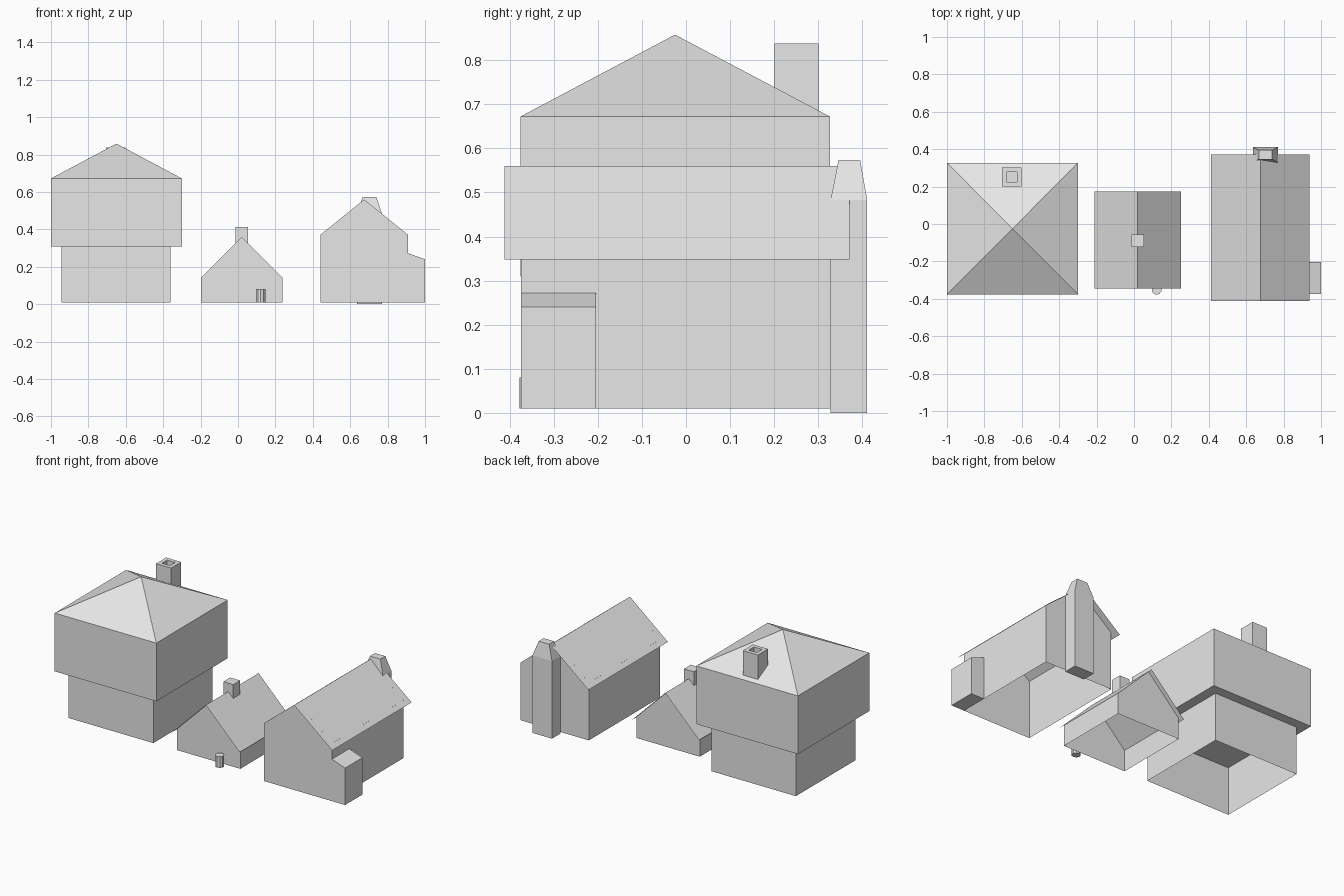
import bpy
import bmesh

if "Cube" in bpy.data.objects:
    bpy.data.objects.remove(bpy.data.objects["Cube"], do_unlink=True)

# One plain colour for everything
grey = bpy.data.materials.new("plain_grey")
grey.use_nodes = True
COLOUR = (0.8, 0.8, 0.8, 1)
grey.diffuse_color = COLOUR
grey.node_tree.nodes["Principled BSDF"].inputs["Base Color"].default_value = COLOUR

GROUND = 0.01


def finish(name, bm):
    bmesh.ops.recalc_face_normals(bm, faces=bm.faces)
    mesh = bpy.data.meshes.new(name)
    bm.to_mesh(mesh)
    bm.free()
    mesh.materials.append(grey)
    obj = bpy.data.objects.new(name, mesh)
    bpy.context.collection.objects.link(obj)
    return obj


def rect(x0, x1, y0, y1, z):
    return [(x0, y0, z), (x1, y0, z), (x1, y1, z), (x0, y1, z)]


def loft(name, rings, bottom=True, top=True):
    """Join rings of equal size with side faces, with optional end caps."""
    bm = bmesh.new()
    loops = [[bm.verts.new(p) for p in ring] for ring in rings]
    for a, b in zip(loops, loops[1:]):
        for i in range(len(a)):
            j = (i + 1) % len(a)
            bm.faces.new((a[i], a[j], b[j], b[i]))
    if bottom:
        bm.faces.new(loops[0][::-1])
    if top:
        bm.faces.new(loops[-1])
    return finish(name, bm)


def box(name, x0, x1, y0, y1, z0, z1, **caps):
    return loft(name, [rect(x0, x1, y0, y1, z) for z in (z0, z1)], **caps)


def gable_walls(name, xc, half, y0, y1, eave, ridge):
    """Four walls with pointed ends, open below and under the roof."""
    bm = bmesh.new()
    profile = [(xc - half, GROUND), (xc + half, GROUND), (xc + half, eave),
               (xc, ridge), (xc - half, eave)]
    front, back = [[bm.verts.new((x, y, z)) for x, z in profile] for y in (y0, y1)]
    bm.faces.new(front)
    bm.faces.new(back[::-1])
    for i, j in ((1, 2), (4, 0)):
        bm.faces.new((front[i], back[i], back[j], front[j]))
    return finish(name, bm)


def gable_roof(name, xc, half, y0, y1, eave, ridge):
    """Two thin sheets meeting at the ridge."""
    bm = bmesh.new()
    profile = [(xc - half, eave), (xc, ridge), (xc + half, eave)]
    front, back = [[bm.verts.new((x, y, z)) for x, z in profile] for y in (y0, y1)]
    for i in range(2):
        bm.faces.new((front[i], front[i + 1], back[i + 1], back[i]))
    obj = finish(name, bm)
    if obj.data.polygons[0].normal.z < 0:
        obj.data.flip_normals()
    return obj


# Tall house: open lower storey, overhanging upper storey, pyramid roof
box("tall_house_lower_storey", -0.945, -0.362, -0.317, 0.268, GROUND, 0.309, top=False)
lower = bpy.data.objects["tall_house_lower_storey"]
bm = bmesh.new()
bm.from_mesh(lower.data)
floor = [f for f in bm.faces if abs(f.normal.z) > 0.9]
bmesh.ops.delete(bm, geom=floor, context='FACES_ONLY')
bm.to_mesh(lower.data)
bm.free()
box("tall_house_upper_storey", -1, -0.3, -0.376, 0.327, 0.309, 0.672, top=False)

bm = bmesh.new()
eaves = [bm.verts.new(p) for p in rect(-1, -0.3, -0.376, 0.327, 0.672)]
apex = bm.verts.new((-0.65, -0.025, 0.858))
for i in range(4):
    bm.faces.new((eaves[i], eaves[(i + 1) % 4], apex))
roof = finish("tall_house_roof", bm)
if roof.data.polygons[0].normal.z < 0:
    roof.data.flip_normals()

# Hollow chimney pot on the tall house
outer = (-0.706, -0.602, 0.201, 0.301)
inner = (-0.682, -0.626, 0.225, 0.277)
loft("tall_house_chimney", [rect(*outer, 0.68), rect(*outer, 0.838),
                            rect(*inner, 0.838), rect(*inner, 0.79)])

# Small cottage with chimney and barrel
gable_walls("cottage_walls", 0.02, 0.218, -0.317, 0.147, 0.142, 0.36)
gable_roof("cottage_roof", 0.02, 0.2325, -0.345, 0.175, 0.1275, 0.36)
box("cottage_chimney", -0.014, 0.054, -0.124, -0.057, 0.315, 0.412)

bm = bmesh.new()
bmesh.ops.create_cone(bm, cap_ends=True, segments=10, radius1=0.026,
                      radius2=0.026, depth=0.07)
bmesh.ops.translate(bm, verts=bm.verts, vec=(0.121, -0.352, GROUND + 0.035))
finish("barrel", bm)

# Long house with lean-to and outside chimney
gable_walls("long_house_walls", 0.675, 0.235, -0.374, 0.328, 0.37, 0.56)
gable_roof("long_house_roof", 0.675, 0.262, -0.412, 0.371, 0.348, 0.56)

lean_to = box("lean_to", 0.91, 1, -0.374, -0.204, GROUND, 0.272)
for v in lean_to.data.vertices:
    if v.co.z > 0.2 and v.co.x > 0.95:
        v.co.z = 0.24

shaft = (0.636, 0.77, 0.328, 0.411)
loft("long_house_chimney", [rect(*shaft, 0), rect(*shaft, 0.483),
                            rect(0.667, 0.739, 0.346, 0.395, 0.574)])
